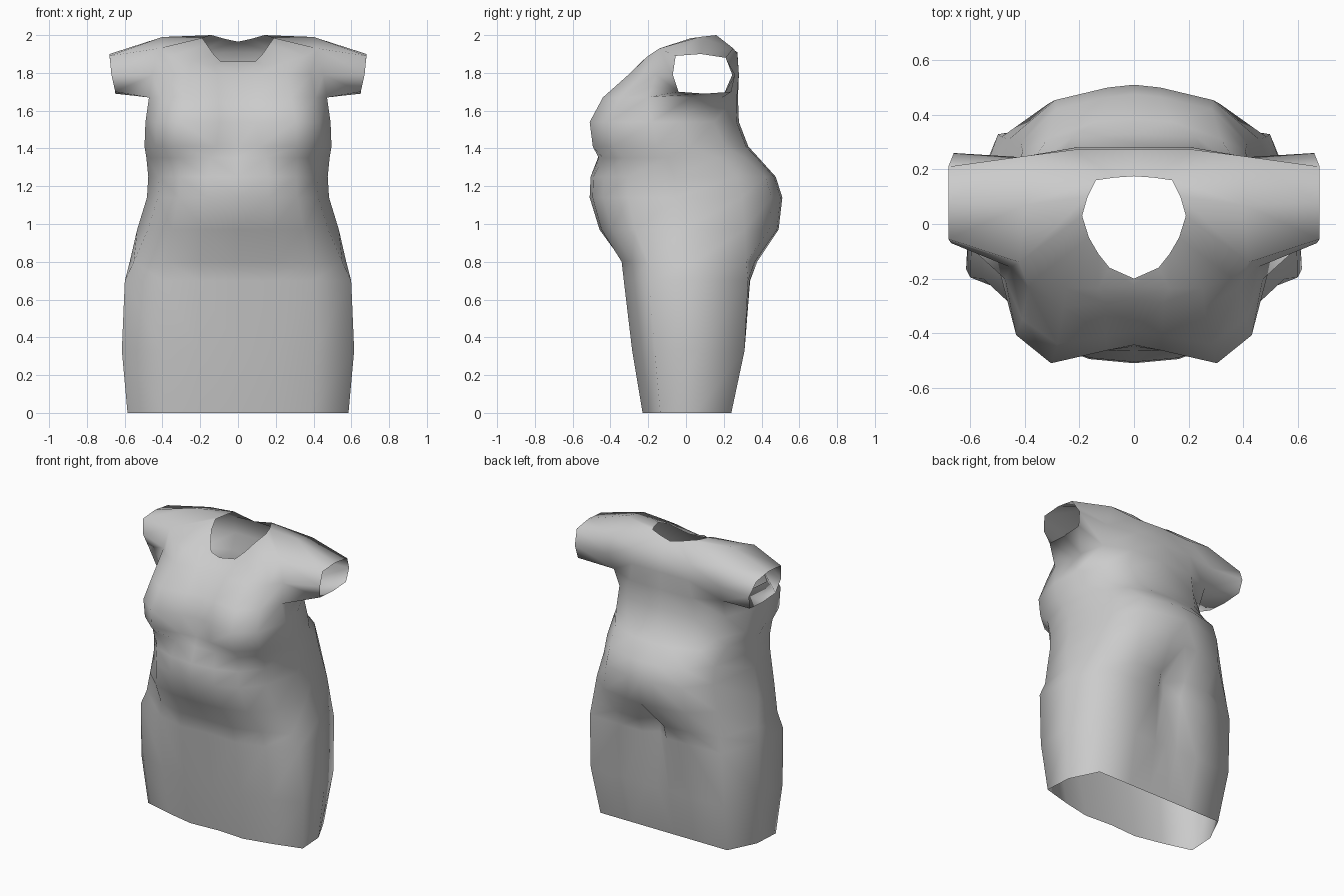
import bpy, bmesh

cube = bpy.data.objects.get("Cube")
if cube:
    bpy.data.objects.remove(cube, do_unlink=True)

# Half cross-sections, front centre to back centre, as fractions of width and depth
HEM = [(0, -.95), (.34, -1), (.66, -.83), (1, -.6), (.98, .2), (.82, 1), (.4, 1), (.14, 1), (0, 1)]
BELLY = [(0, -1), (.34, -.97), (.65, -.86), (.88, -.6), (1, -.1), (.86, .58), (.6, .89), (.2, .98), (0, 1)]
CHEST = [(0, -.83), (.2, -.88), (.62, -1), (.88, -.74), (1, -.17), (.96, .2), (.82, .66), (.52, .97), (0, 1)]
ARMPIT = [(0, -.9), (.25, -.94), (.6, -1), (.9, -.75), (1.05, -.5), (1, .4), (.97, .88), (.5, 1), (0, 1)]
SECTIONS = [HEM, BELLY, CHEST, ARMPIT, ARMPIT]

# Body levels: height, half width, front y, back y, section blend
LEVELS = [
    (0, .585, -.23, .24, 0),
    (.33, .615, -.285, .31, 0),
    (.7, .605, -.33, .34, .08),
    (.8, .58, -.345, .38, .4),
    (.97, .535, -.46, .49, .9),
    (1.14, .482, -.51, .51, 1),
    (1.25, .475, -.505, .475, 1),
    (1.35, .485, -.485, .385, 1.25),
    (1.41, .495, -.505, .33, 1.8),
    (1.54, .49, -.51, .28, 2),
    (1.67, .46, -.44, .275, 2.5),
    (1.79, .43, -.305, .28, 3),
]

# Shoulder and neckline edges
SHOULDER = [(0, -.225, 1.83), (.13, -.235, 1.84), (.25, -.235, 1.86), (.36, -.2, 1.89),
            (.42, -.14, 1.93), (.4, .07, 1.99), (.39, .25, 1.93), (.22, .272, 1.9), (0, .272, 1.91)]
NECK = [(0, -.2, 1.86), (.09, -.16, 1.86), (.13, -.11, 1.9), (.165, -.05, 1.95),
        (.19, .03, 1.985), (.17, .1, 1.99), (.14, .16, 2), (.07, .17, 1.98), (0, .175, 1.965)]

# Sleeve opening, going round from the lower front
CUFF = [(.65, -.04, 1.7), (.65, .1, 1.69), (.65, .24, 1.7), (.66, .26, 1.79),
        (.68, .21, 1.88), (.68, .08, 1.9), (.68, -.055, 1.89), (.67, -.07, 1.79)]


def body_ring(z, width, front, back, blend):
    """Points of one half ring, blended between two sections."""
    low = int(blend)
    f = blend - low
    mid, depth = (front + back) / 2, (back - front) / 2
    return [((a[0] + (b[0] - a[0]) * f) * width,
             mid + (a[1] + (b[1] - a[1]) * f) * depth, z)
            for a, b in zip(SECTIONS[low], SECTIONS[low + 1])]


bm = bmesh.new()
rings = [body_ring(*level) for level in LEVELS] + [SHOULDER, NECK]
rings = [[bm.verts.new(p) for p in ring] for ring in rings]

# Crease below the seat
rings[2][-1].co.y -= .06
rings[3][-1].co.y -= .1

# Body, leaving out the armhole
hole_start, hole_end = len(LEVELS) - 2, len(LEVELS)
for i in range(len(rings) - 1):
    for k in range(len(HEM) - 1):
        if hole_start <= i < hole_end and k in (4, 5):
            continue
        bm.faces.new((rings[i][k], rings[i][k + 1], rings[i + 1][k + 1], rings[i + 1][k]))

# Sleeve from the armhole to the cuff
low, mid, top = rings[hole_start:hole_end + 1]
armhole = [low[4], low[5], low[6], mid[6], top[6], top[5], top[4], mid[4]]
cuff = [bm.verts.new(p) for p in CUFF]
for k in range(len(cuff)):
    n = (k + 1) % len(cuff)
    bm.faces.new((armhole[k], armhole[n], cuff[n], cuff[k]))

for face in bm.faces:
    face.smooth = True
mesh = bpy.data.meshes.new("dress")
bm.to_mesh(mesh)
bm.free()
dress = bpy.data.objects.new("dress", mesh)
bpy.context.collection.objects.link(dress)

# Other half
mirror = dress.modifiers.new("mirror", 'MIRROR')
mirror.use_mirror_merge = True
mirror.merge_threshold = .001

# Plain grey cloth
cloth = bpy.data.materials.new("grey cloth")
cloth.use_nodes = True
grey = (.6, .6, .6, 1)
cloth.diffuse_color = grey
cloth.node_tree.nodes["Principled BSDF"].inputs["Base Color"].default_value = grey
mesh.materials.append(cloth)
